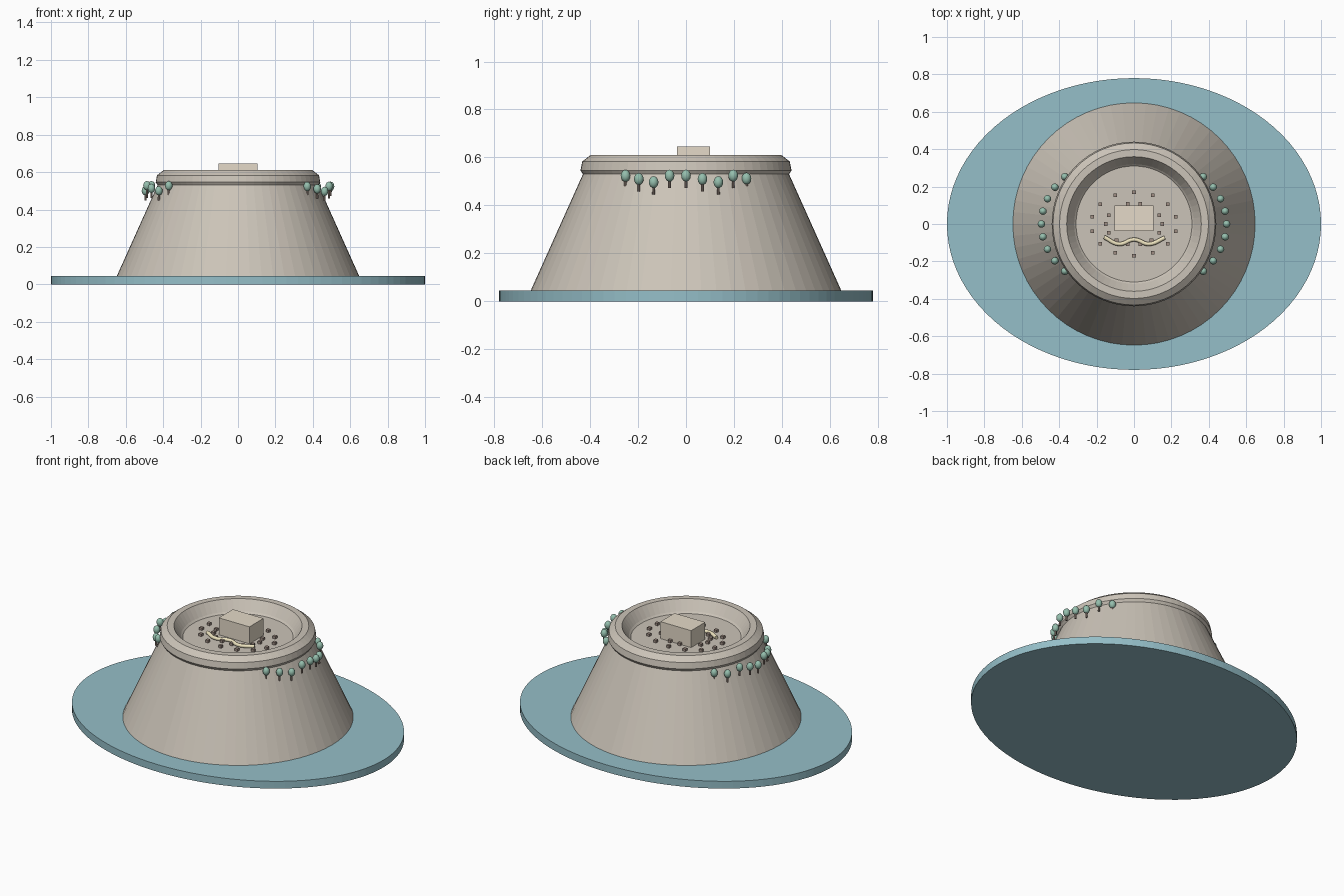
import bpy, bmesh
from math import sin, cos, pi, radians

if "Cube" in bpy.data.objects:
    bpy.data.objects.remove(bpy.data.objects["Cube"])


def material(name, rgb):
    m = bpy.data.materials.new(name)
    m.diffuse_color = (*rgb, 1)
    m.use_nodes = True
    m.node_tree.nodes["Principled BSDF"].inputs["Base Color"].default_value = m.diffuse_color
    return m


WATER = material("water_teal", (0.30, 0.52, 0.58))
ROCK = material("rock_grey", (0.60, 0.55, 0.48))
STONE = material("pale_stone", (0.78, 0.70, 0.58))
LEAF = material("leaf_green", (0.30, 0.52, 0.42))
BARK = material("bark_brown", (0.35, 0.27, 0.23))
SAND = material("sand_yellow", (0.85, 0.77, 0.52))


def finish(name, bm, mat):
    bmesh.ops.recalc_face_normals(bm, faces=bm.faces)
    me = bpy.data.meshes.new(name)
    bm.to_mesh(me)
    bm.free()
    me.materials.append(mat)
    ob = bpy.data.objects.new(name, me)
    bpy.context.collection.objects.link(ob)
    return ob


def lathe(name, profile, mat, n=64, sy=1.0):
    """Revolve (radius, z) points about z and cap both ends."""
    bm = bmesh.new()
    rings = [[bm.verts.new((r * cos(2 * pi * i / n), r * sy * sin(2 * pi * i / n), z))
              for i in range(n)] for r, z in profile]
    for a, b in zip(rings, rings[1:]):
        for i in range(n):
            j = (i + 1) % n
            bm.faces.new((a[i], a[j], b[j], b[i]))
    bm.faces.new(rings[0])
    bm.faces.new(rings[-1])
    return finish(name, bm, mat)


def box(name, loc, size, mat):
    bm = bmesh.new()
    bmesh.ops.create_cube(bm, size=1)
    bmesh.ops.scale(bm, vec=size, verts=bm.verts)
    ob = finish(name, bm, mat)
    ob.location = loc
    return ob


# Oval base slab
lathe("water_base", [(1.0, 0), (1.0, 0.045)], WATER, 96, 0.78)

# Sloped mound with bevelled rim and sunken floor
FLOOR = 0.54
lathe("crater_mound", [(0.65, 0.04), (0.43, 0.53), (0.44, 0.546), (0.433, 0.583),
                       (0.398, 0.61), (0.36, 0.61), (0.32, 0.55), (0.31, FLOOR)], ROCK)

# Block on the floor
box("central_block", (0, 0.031, 0.5925), (0.21, 0.138, 0.105), STONE)

# Two oval rings of small posts
for rx, ry, start in ((0.23, 0.17, pi / 2), (0.15, 0.11, 0)):
    for k in range(14):
        t = start + 2 * pi * k / 14
        box("floor_post", (rx * cos(t), ry * sin(t), FLOOR + 0.007), (0.019, 0.019, 0.018), BARK)

# Wavy tube in front of the block
cu = bpy.data.curves.new("wavy_path", 'CURVE')
cu.dimensions = '3D'
cu.bevel_depth = 0.011
cu.bevel_resolution = 2
cu.resolution_u = 6
cu.use_fill_caps = True
path = [(-0.16, -0.07), (-0.08, -0.107), (0, -0.083), (0.08, -0.107), (0.165, -0.073)]
sp = cu.splines.new('BEZIER')
sp.bezier_points.add(len(path) - 1)
for p, (x, y) in zip(sp.bezier_points, path):
    p.co = (x, y, FLOOR + 0.012)
    p.handle_left_type = p.handle_right_type = 'AUTO'
cu.materials.append(SAND)
bpy.context.collection.objects.link(bpy.data.objects.new("wavy_path", cu))


# Trees along both sides, front to back
def tree(x, y, z):
    bm = bmesh.new()
    bmesh.ops.create_uvsphere(bm, u_segments=12, v_segments=8, radius=1)
    bmesh.ops.scale(bm, vec=(0.02, 0.02, 0.025), verts=bm.verts)
    crown = finish("tree_crown", bm, LEAF)
    crown.location = (x, y, z)
    crown.data.shade_smooth()
    bm = bmesh.new()
    bmesh.ops.create_cone(bm, cap_ends=True, segments=8, radius1=0.006, radius2=0.005, depth=0.05)
    finish("tree_trunk", bm, BARK).location = (x, y, z - 0.026)


heights = {1: (0.523, 0.51, 0.497, 0.524, 0.524, 0.51, 0.497, 0.524, 0.512),
           -1: (0.527, 0.5, 0.513, 0.527, 0.5, 0.513, 0.527, 0.5, 0.513)}
for side, zs in heights.items():
    for k, z in enumerate(zs):
        t = radians(10.4 * (k - 4))
        tree(side * 0.495 * cos(t), 0.38 * sin(t), z)
